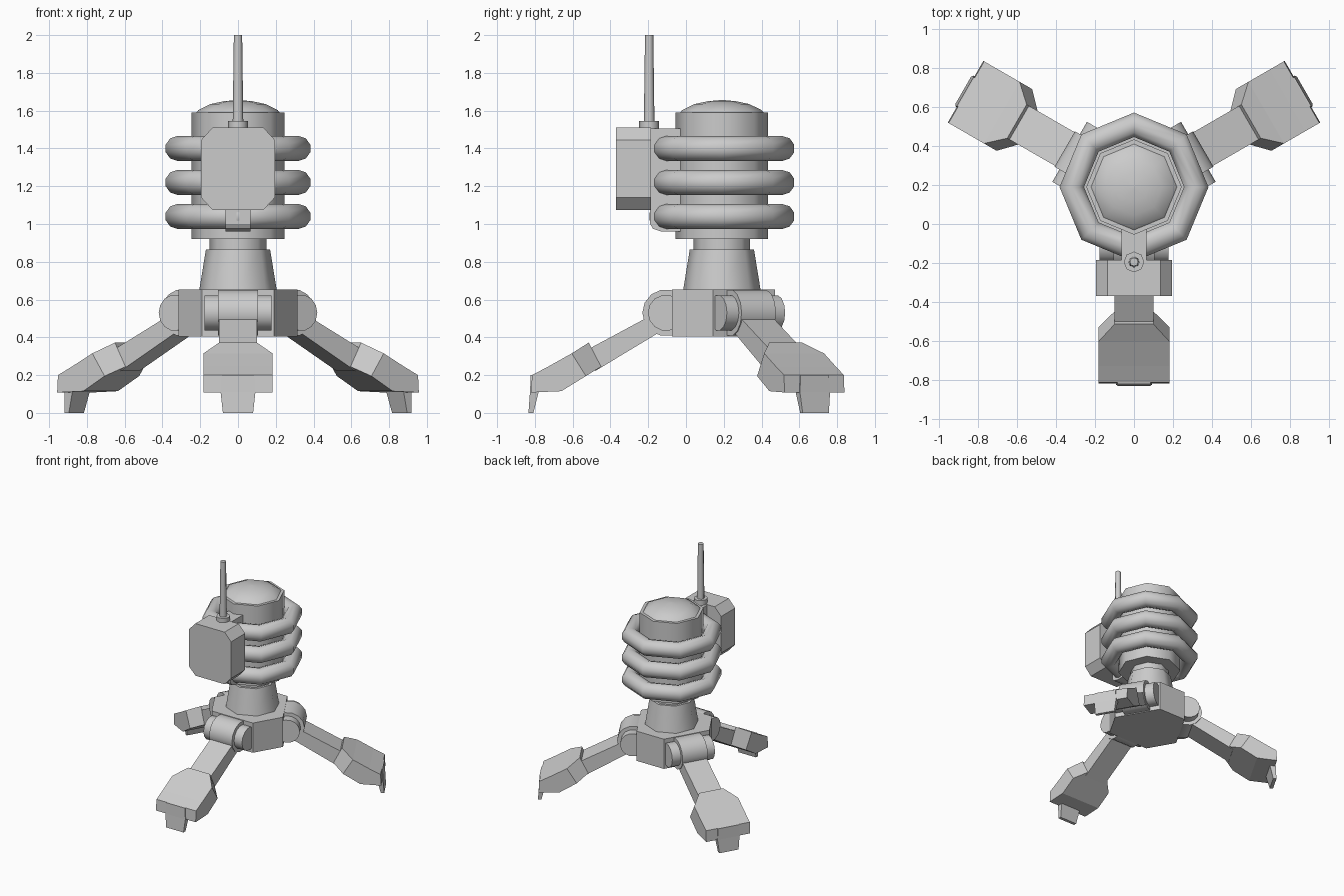
import bpy, bmesh, math
from mathutils import Matrix, Vector

if "Cube" in bpy.data.objects:
    bpy.data.objects.remove(bpy.data.objects["Cube"])

CY = 0.19    # y of the body axis
LEG_Y = 0.18  # y of the leg hub axis


def finish(name, bm, smooth=None, matrix=None):
    if matrix:
        bm.transform(matrix)
    bmesh.ops.recalc_face_normals(bm, faces=bm.faces)
    me = bpy.data.meshes.new(name)
    bm.to_mesh(me)
    bm.free()
    ob = bpy.data.objects.new(name, me)
    bpy.context.collection.objects.link(ob)
    if smooth:
        bpy.ops.object.select_all(action='DESELECT')
        bpy.context.view_layer.objects.active = ob
        ob.select_set(True)
        bpy.ops.object.shade_smooth_by_angle(angle=math.radians(smooth))
    return ob


def loft(rings, closed=False):
    """Skin equal-length rings of points, capped unless closed."""
    bm = bmesh.new()
    vs = [[bm.verts.new(p) for p in r] for r in rings]
    n, m = len(vs), len(vs[0])
    for i in range(n if closed else n - 1):
        a, b = vs[i], vs[(i + 1) % n]
        for j in range(m):
            k = (j + 1) % m
            bm.faces.new((a[j], a[k], b[k], b[j]))
    if not closed:
        bm.faces.new(vs[0])
        bm.faces.new(vs[-1])
    return bm


def circle(r, z, n, cx=0, cy=0):
    return [(cx + r * math.cos(2 * math.pi * i / n), cy + r * math.sin(2 * math.pi * i / n), z)
            for i in range(n)]


def turned(name, profile, n, cy=CY, smooth=50):
    return finish(name, loft([circle(r, z, n, 0, cy) for r, z in profile]), smooth)


# Eight-sided body, neck and dome
turned("neck", [(0.205, 0.65), (0.17, 0.865), (0.15, 0.865), (0.15, 0.925)], 8)
turned("body", [(0.245, 0.92), (0.245, 1.59)], 8)
turned("dome", [(0.225, 1.585), (0.21, 1.603), (0.145, 1.635), (0.075, 1.65), (0.01, 1.656)], 8)

# Three coil rings
for i, z in enumerate((1.04, 1.22, 1.40)):
    rings = []
    for k in range(8):
        a = k * math.pi / 4
        ring = []
        for j in range(10):
            t = j * 2 * math.pi / 10 + math.pi / 10
            rad = 0.32 + 0.066 * math.cos(t)
            ring.append((rad * math.cos(a), CY + rad * math.sin(a), z + 0.066 * math.sin(t)))
        rings.append(ring)
    finish(f"coil_ring_{i + 1}", loft(rings, True), 42)

# Control box with chamfered corners
outline = [(0.195, 1.14), (0.195, 1.445), (0.135, 1.51), (-0.135, 1.51),
           (-0.195, 1.445), (-0.195, 1.14), (-0.135, 1.075), (0.135, 1.075)]
finish("control_box", loft([[(x, y, z) for x, z in outline] for y in (-0.37, -0.185)]))

# Bracket joining box and body
side = [(-0.19, 1.505), (-0.19, 1.0), (-0.175, 0.975), (-0.13, 0.96), (0.0, 0.96), (0.0, 1.505)]
finish("bracket", loft([[(x, y, z) for y, z in side] for x in (-0.065, 0.065)]))

# Antenna
turned("antenna_socket", [(0.053, 1.50), (0.053, 1.545)], 8, -0.195)
turned("antenna_rod", [(0.028, 1.54), (0.022, 2.0)], 8, -0.195)

# Six-sided hub: leg faces sit closer to the axis than the faces between
a, b = 0.255, 0.292
vx, vy = (a + b) / (2 * math.cos(math.pi / 6)), a - b
hub = []
for k in range(3):
    for sy in (1, -1):
        p = Matrix.Rotation(math.radians(120 * k), 2) @ Vector((vx, vy * 1))
        if sy == -1:
            q = Vector((vx, -vy))
            p = Matrix.Rotation(math.radians(120 * k + 60), 2) @ q
        hub.append((p.x, p.y + LEG_Y))
finish("hub", loft([[(x, y, z) for x, y in hub] for z in (0.405, 0.653)]))


def slab(stations):
    """Rectangular sections along the leg: top (r,z), bottom (r,z), half width top/bottom."""
    return loft([[(t[0], -w, t[1]), (t[0], w, t[1]), (u[0], v, u[1]), (u[0], -v, u[1])]
                 for t, u, w, v in stations])


def barrel(radius, half):
    bm = loft([circle(radius, z, 14) for z in (-half, half)])
    bm.transform(Matrix.Translation((0.287, 0, 0.53)) @ Matrix.Rotation(math.pi / 2, 4, 'X'))
    return bm


# Three legs, modelled along +x and turned about the hub
for name, ang in (("front", -90), ("right", 30), ("left", 150)):
    m = Matrix.Translation((0, LEG_Y, 0)) @ Matrix.Rotation(math.radians(ang), 4, 'Z')
    finish(name + "_hinge_pin", barrel(0.095, 0.178), 40, m)
    finish(name + "_hinge_barrel", barrel(0.124, 0.105), 40, m)
    finish(name + "_leg_link", slab([
        ((0.33, 0.535), (0.29, 0.445), 0.1, 0.1),
        ((0.72, 0.325), (0.66, 0.222), 0.1, 0.1)]), None, m)
    finish(name + "_foot", slab([
        ((0.695, 0.372), (0.63, 0.245), 0.1, 0.1),
        ((0.785, 0.315), (0.71, 0.195), 0.183, 0.183),
        ((0.91, 0.245), (0.84, 0.115), 0.183, 0.183),
        ((0.995, 0.20), (1.0, 0.108), 0.183, 0.183)]), None, m)
    finish(name + "_toe", slab([
        ((1.002, 0.20), (0.95, 0.20), 0.085, 0.085),
        ((1.006, 0.11), (0.96, 0.11), 0.092, 0.092),
        ((1.014, 0.0), (0.988, 0.0), 0.08, 0.08)]), None, m)
